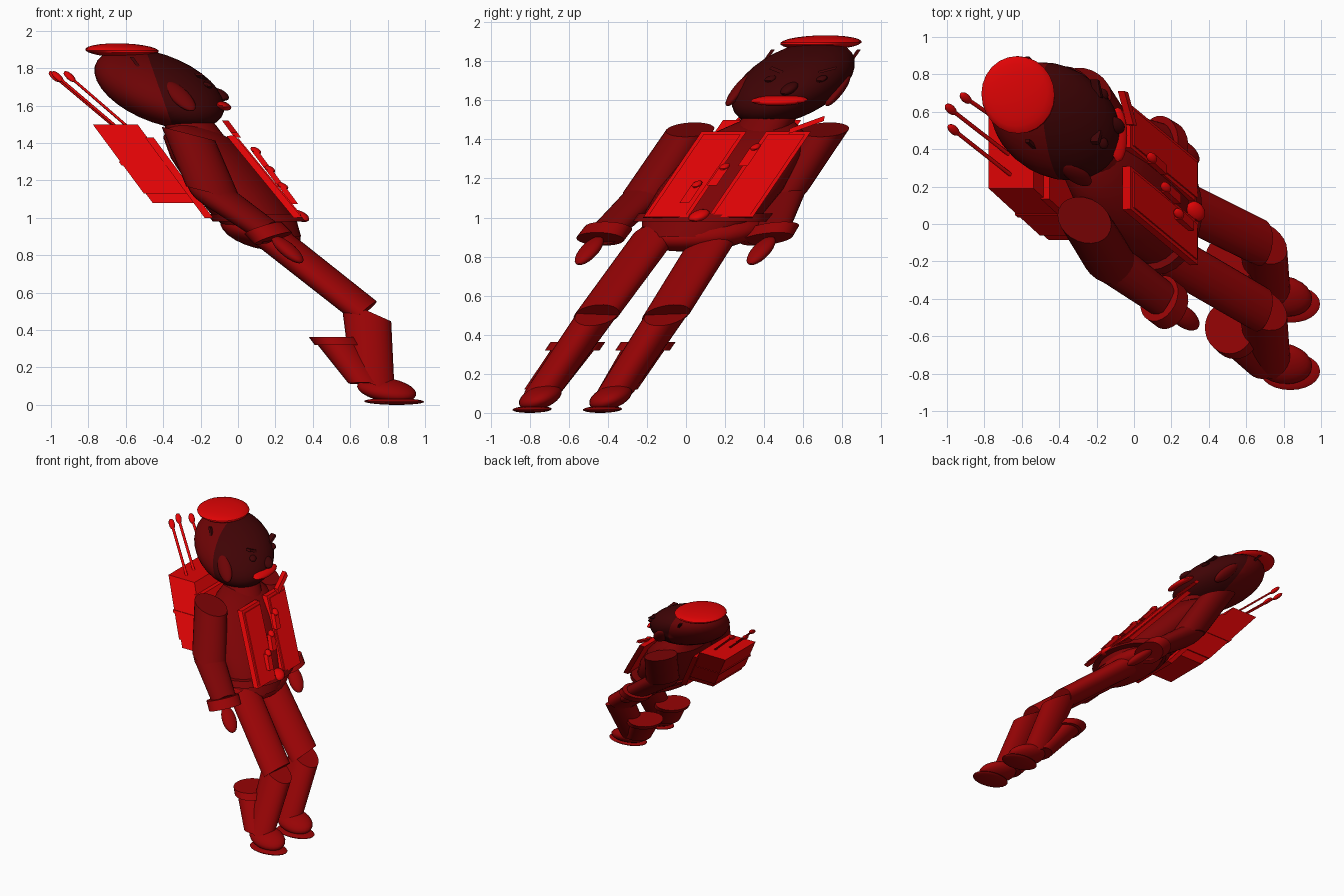
import bpy, bmesh, math
from mathutils import Matrix, Vector

cube = bpy.data.objects.get("Cube")
if cube:
    bpy.data.objects.remove(cube, do_unlink=True)


def material(name, red):
    color = (red, 0.001, 0.0015, 1)
    m = bpy.data.materials.new(name)
    m.use_nodes = True
    m.diffuse_color = color
    m.node_tree.nodes["Principled BSDF"].inputs["Base Color"].default_value = color
    return m


BRIGHT = material("bright red", 0.74)
CLOTH = material("trouser red", 0.31)
JACKET = material("jacket red", 0.2)
HOOD = material("hood red", 0.15)
DARK = material("dark maroon", 0.05)

# The figure faces +x and leans: every part is made upright, then sheared by height
LEAN_X, LEAN_Y = -0.74, 0.68
SHEAR = Matrix(((1, 0, LEAN_X, 0), (0, 1, LEAN_Y, 0), (0, 0, 1, 0), (0, 0, 0, 1)))
UNSHEAR = SHEAR.inverted()


def at(x, v, z):
    """Point at sideways offset v from the leaning centre line."""
    return Vector((x, -0.62 + LEAN_Y * z + v, z))


def finish(name, bm, matrix, mat, flat=False):
    bmesh.ops.transform(bm, matrix=matrix, verts=bm.verts)
    bmesh.ops.recalc_face_normals(bm, faces=bm.faces)
    me = bpy.data.meshes.new(name)
    bm.to_mesh(me)
    bm.free()
    me.materials.append(mat)
    ob = bpy.data.objects.new(name, me)
    bpy.context.collection.objects.link(ob)
    if not flat:
        bpy.ops.object.select_all(action="DESELECT")
        ob.select_set(True)
        bpy.context.view_layer.objects.active = ob
        bpy.ops.object.shade_smooth_by_angle(angle=math.radians(40))
    return ob


def placed(p, size, tilt=0, roll=0):
    """Scale, tilt about y, roll about x, shear, then move to p."""
    return (Matrix.Translation(p) @ SHEAR @ Matrix.Rotation(roll, 4, "X")
            @ Matrix.Rotation(tilt, 4, "Y") @ Matrix.Diagonal((*size, 1)))


def ball(name, p, radii, mat, tilt=0, seg=24):
    bm = bmesh.new()
    bmesh.ops.create_uvsphere(bm, u_segments=seg, v_segments=seg // 2, radius=1)
    return finish(name, bm, placed(p, radii, tilt), mat)


def box(name, p, size, mat, tilt=0, roll=0):
    bm = bmesh.new()
    bmesh.ops.create_cube(bm, size=1)
    return finish(name, bm, placed(p, size, tilt, roll), mat, True)


def tube(name, p0, p1, r0, r1, mat, seg=24):
    d = UNSHEAR.to_3x3() @ (p1 - p0)
    bm = bmesh.new()
    bmesh.ops.create_cone(bm, cap_ends=True, segments=seg, radius1=r0, radius2=r1, depth=d.length)
    turn = Vector((0, 0, 1)).rotation_difference(d).to_matrix().to_4x4()
    return finish(name, bm, Matrix.Translation((p0 + p1) / 2) @ SHEAR @ turn, mat)


def lathe(name, p, profile, size, mat, seg=28):
    """Stack of rings (radius, height) around p."""
    bm = bmesh.new()
    rings = [[bm.verts.new((r * math.cos(a), r * math.sin(a), h))
              for a in (math.tau * i / seg for i in range(seg))] for r, h in profile]
    for low, high in zip(rings, rings[1:]):
        for i in range(seg):
            j = (i + 1) % seg
            bm.faces.new((low[i], low[j], high[j], high[i]))
    bm.faces.new(rings[0])
    bm.faces.new(rings[-1])
    return finish(name, bm, placed(p, size), mat)


# Limbs and paired parts, mirrored across the centre line
for side, s in (("right", -1), ("left", 1)):
    # Legs and boots
    tube(side + "_thigh", at(0.68, s * 0.178, 0.50), at(0.16, s * 0.155, 0.91), 0.115, 0.118, CLOTH)
    tube(side + "_shin", at(0.72, s * 0.185, 0.11), at(0.685, s * 0.178, 0.505), 0.095, 0.108, CLOTH)
    tube(side + "_boot_shaft", at(0.69, s * 0.19, 0.115), at(0.53, s * 0.18, 0.33), 0.1, 0.112, CLOTH)
    lathe(side + "_boot_cuff", at(0.54, s * 0.18, 0.32), [(1, 0), (1, 0.042)], (0.13, 0.14, 1), CLOTH)
    ball(side + "_foot", at(0.795, s * 0.18, 0.08), (0.15, 0.1, 0.068), CLOTH)
    ball(side + "_sole", at(0.835, s * 0.18, 0.018), (0.16, 0.1, 0.018), CLOTH)

    # Arms
    elbow, wrist = at(-0.13, s * 0.345, 1.13), at(0.17, s * 0.42, 0.92)
    tube(side + "_upper_arm", elbow, at(-0.265, s * 0.345, 1.45), 0.125, 0.122, JACKET)
    ball(side + "_elbow", elbow, (0.12, 0.115, 0.1), JACKET)
    tube(side + "_forearm", wrist, elbow, 0.095, 0.115, JACKET)
    tube(side + "_sleeve_cuff", at(0.19, s * 0.425, 0.89), at(0.135, s * 0.42, 0.945), 0.128, 0.128, CLOTH)
    ball(side + "_hand", at(0.265, s * 0.44, 0.83), (0.055, 0.055, 0.075), CLOTH, tilt=-0.3)

    # Vest panel with raised face
    box(side + "_vest_panel", at(0.14, s * 0.165, 1.22), (0.045, 0.23, 0.44), BRIGHT, tilt=-0.08)
    box(side + "_vest_facing", at(0.165, s * 0.165, 1.22), (0.012, 0.19, 0.41), BRIGHT, tilt=-0.08)

    # Ears, eyes, brows and side locks
    ball(side + "_ear", at(-0.31, 0.02 + s * 0.255, 1.65), (0.06, 0.035, 0.08), HOOD)
    ball(side + "_eye", at(-0.165, 0.02 + s * 0.13, 1.71), (0.025, 0.03, 0.018), DARK, seg=12)
    box(side + "_brow", at(-0.20, 0.02 + s * 0.13, 1.755), (0.04, 0.08, 0.015), DARK, roll=s * 0.3)
    box(side + "_lock", at(-0.54, 0.02 + s * 0.22, 1.82), (0.02, 0.02, 0.08), DARK)

# Trunk
ball("pelvis", at(0.12, 0.06, 0.935), (0.20, 0.32, 0.11), CLOTH)
lathe("torso", at(0.165, 0.02, 0.9),
      [(0.75, 0), (0.95, 0.1), (1, 0.25), (0.93, 0.42), (0.75, 0.53), (0.4, 0.6)], (0.23, 0.32, 1), JACKET)
lathe("belt", at(0.115, 0.03, 0.98), [(1, 0), (1, 0.04)], (0.25, 0.35, 1), JACKET)
ball("buckle", at(0.33, 0.0, 1.01), (0.045, 0.05, 0.033), BRIGHT, seg=16)
box("shoulder_bar", at(-0.035, 0.235, 1.475), (0.035, 0.15, 0.03), BRIGHT, roll=0.45)

# Row of clips crossing the vest
for i, (x, v, z) in enumerate(((0.27, -0.12, 1.12), (0.20, -0.04, 1.21), (0.125, 0.05, 1.31))):
    box("clip_%d" % (i + 1), at(x, v, z), (0.035, 0.05, 0.09), BRIGHT)
    ball("clip_knob_%d" % (i + 1), at(x - 0.03, v, z + 0.05), (0.025, 0.025, 0.02), BRIGHT, seg=12)

# Head: hood behind a clean cut, dark face in front
head = ball("head", at(-0.42, 0.02, 1.69), (0.31, 0.28, 0.215), HOOD, seg=32)
head.data.materials.append(DARK)
cut, normal = Vector((-0.42, 0, 1.69)), Vector((1, 0, 0.35))
bm = bmesh.new()
bm.from_mesh(head.data)
bmesh.ops.bisect_plane(bm, geom=bm.verts[:] + bm.edges[:] + bm.faces[:], plane_co=cut, plane_no=normal)
for f in bm.faces:
    f.material_index = int((f.calc_center_median() - cut).dot(normal) > 0)
bm.to_mesh(head.data)
bm.free()
ball("nose", at(-0.1, 0.02, 1.66), (0.045, 0.04, 0.035), DARK, seg=16)
ball("mouth", at(-0.085, 0.01, 1.6), (0.045, 0.145, 0.027), BRIGHT, seg=20)
tube("neck", at(-0.2, 0.02, 1.42), at(-0.3, 0.02, 1.55), 0.14, 0.14, JACKET)
ball("hat", at(-0.62, 0.022, 1.895), (0.195, 0.207, 0.038), BRIGHT)

# Backpack
box("pack_frame", at(-0.315, -0.01, 1.215), (0.045, 0.42, 0.43), BRIGHT)
box("pack_body", at(-0.52, -0.01, 1.315), (0.24, 0.4, 0.37), BRIGHT)
box("pack_base", at(-0.365, -0.01, 1.105), (0.22, 0.38, 0.05), BRIGHT)
box("pack_strap", at(-0.505, -0.01, 1.29), (0.25, 0.41, 0.02), BRIGHT)

# Antennas: base x, base offset, tip x, tip offset
rods = ((-0.63, -0.14, -0.965, -0.07), (-0.64, -0.03, -0.98, 0.04), (-0.57, 0.07, -0.9, 0.1))
for i, (bx, bv, tx, tv) in enumerate(rods):
    tip = at(tx, tv, 1.755)
    tube("antenna_%d" % (i + 1), at(bx, bv, 1.47), tip, 0.011, 0.011, BRIGHT, seg=10)
    ball("antenna_tip_%d" % (i + 1), tip, (0.024, 0.024, 0.03), BRIGHT, seg=12)
